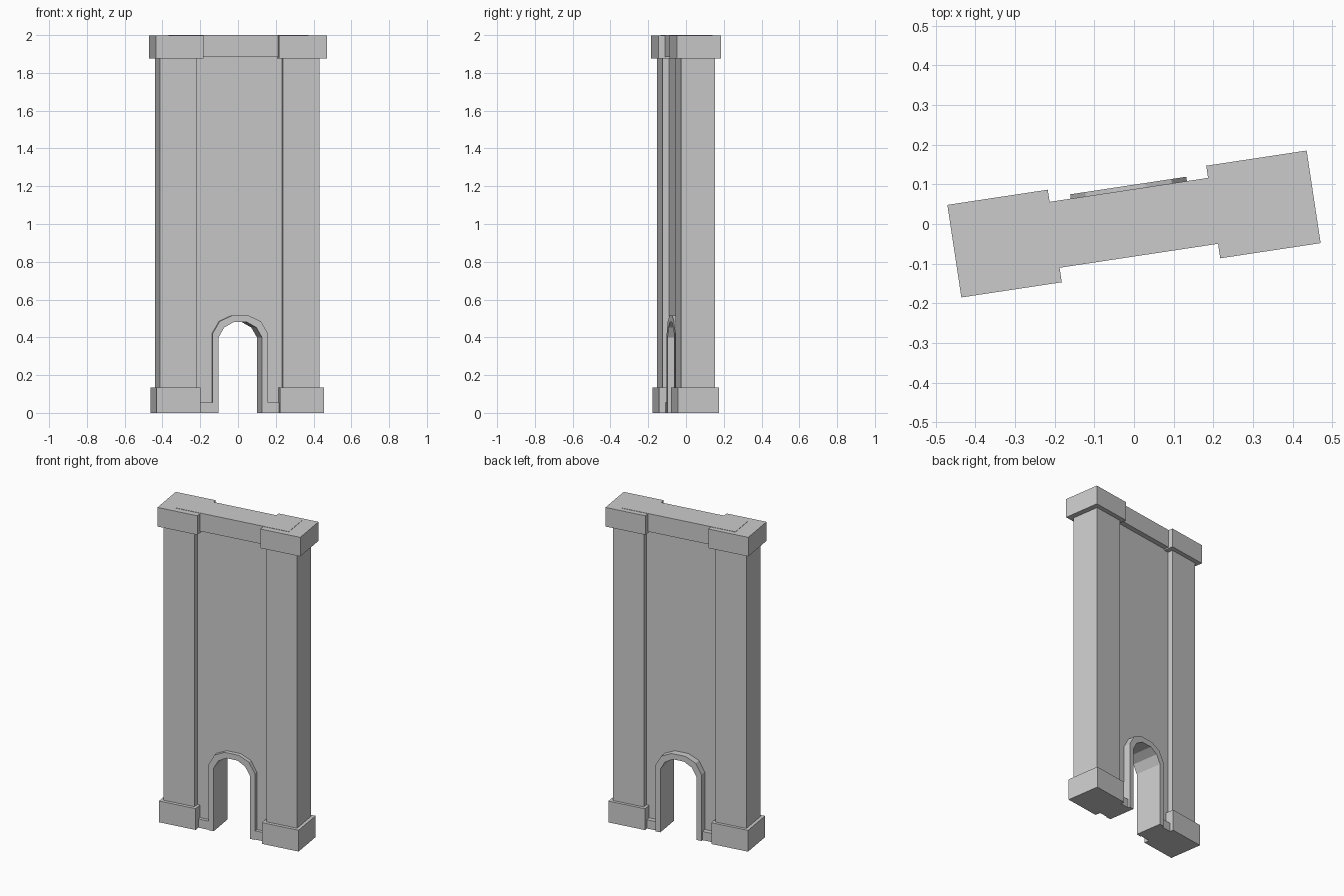
import bpy, bmesh, math

if "Cube" in bpy.data.objects:
    bpy.data.objects.remove(bpy.data.objects["Cube"])

ANGLE = math.radians(8.6)  # the whole gate is turned slightly about z


def prism(name, profile, v0, v1):
    """Extrude a closed (x, z) profile along y from v0 to v1."""
    bm = bmesh.new()
    verts = [bm.verts.new((x, v0, z)) for x, z in profile]
    face = bm.faces.new(verts)
    ext = bmesh.ops.extrude_face_region(bm, geom=[face])
    moved = [g for g in ext["geom"] if isinstance(g, bmesh.types.BMVert)]
    bmesh.ops.translate(bm, vec=(0, v1 - v0, 0), verts=moved)
    bmesh.ops.recalc_face_normals(bm, faces=bm.faces)
    mesh = bpy.data.meshes.new(name)
    bm.to_mesh(mesh)
    bm.free()
    ob = bpy.data.objects.new(name, mesh)
    ob.rotation_euler.z = ANGLE
    bpy.context.collection.objects.link(ob)
    return ob


def box(name, x0, x1, v0, v1, z0, z1):
    return prism(name, [(x0, z0), (x1, z0), (x1, z1), (x0, z1)], v0, v1)


def mirrored(half):
    """Left half path from the ground up, completed to the right."""
    return half + [(-x, z) for x, z in reversed(half)]


# arch outlines
inner = mirrored([(-0.116, 0), (-0.116, 0.40), (-0.086, 0.452), (-0.036, 0.48)])
outer = mirrored([(-0.148, 0), (-0.148, 0.42), (-0.110, 0.485), (-0.045, 0.515)])

# recessed wall with the arched passage
wall = [(-0.30, 0), (-0.30, 1.95), (0.30, 1.95), (0.30, 0)]
prism("wall", wall + inner[::-1], -0.055, 0.055)

# raised trim lining the passage
prism("arch_trim", outer + inner[::-1], -0.081, 0.098)

# lintel along the top
box("top_beam", -0.36, 0.366, -0.081, 0.087, 1.885, 2.0)

# pillars with base and cap, and a low plinth beside the arch
for side, s in (("left", -1), ("right", 1)):
    def part(name, a, b, v0, v1, z0, z1, shift=0.0):
        x0, x1 = sorted((s * a + shift, s * b + shift))
        box(side + "_" + name, x0, x1, v0, v1, z0, z1)

    part("pillar", 0.230, 0.428, -0.090, 0.090, 0.05, 1.95, -0.004)
    part("base", 0.213, 0.448, -0.111, 0.109, 0.0, 0.135, -0.004)
    part("cap", 0.202, 0.458, -0.118, 0.118, 1.877, 1.998)
    part("plinth", 0.130, 0.300, -0.076, 0.085, 0.0, 0.055)
